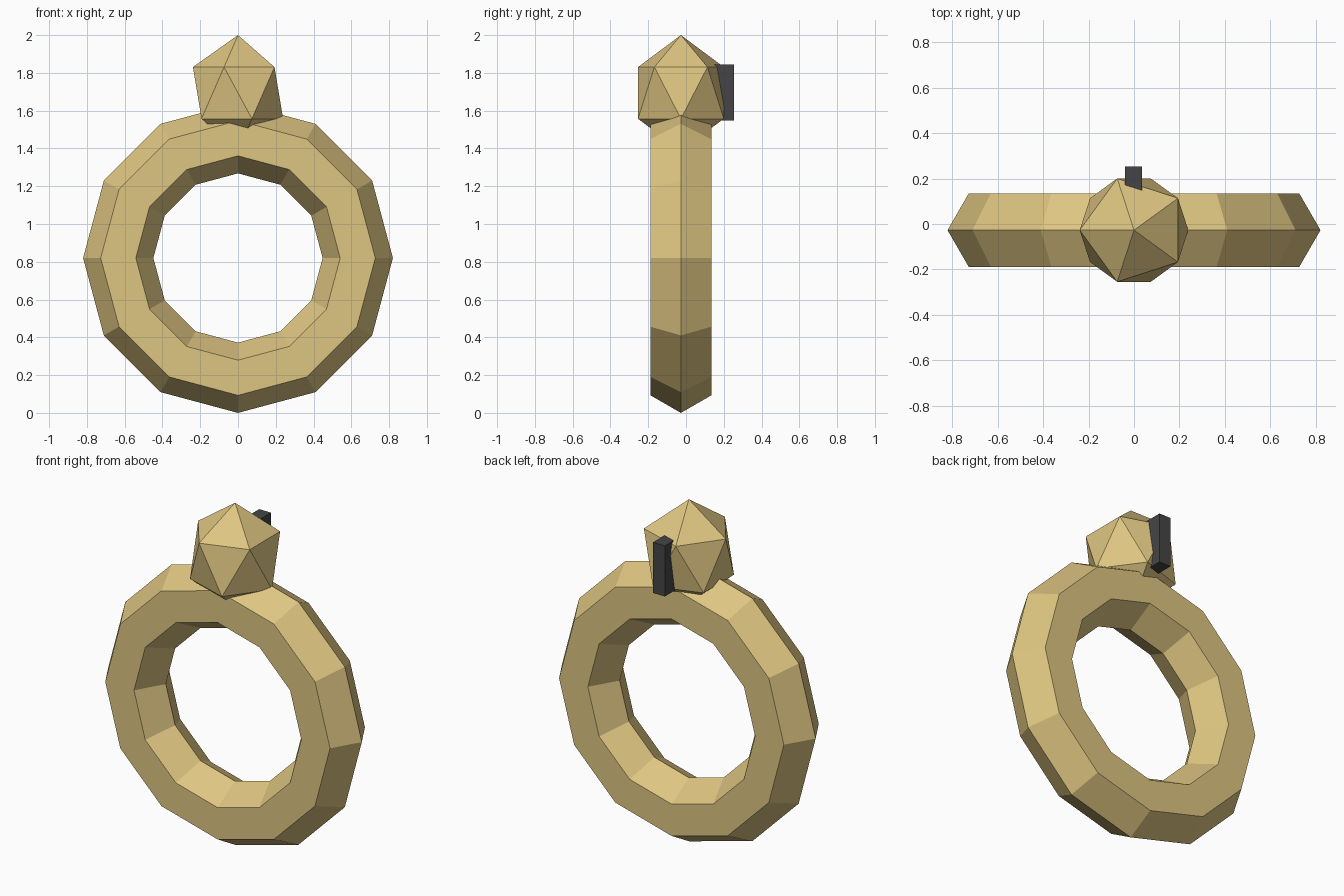
import bpy
from math import pi

cube = bpy.data.objects.get("Cube")
if cube:
    bpy.data.objects.remove(cube, do_unlink=True)


def make_material(name, rgb):
    mat = bpy.data.materials.new(name)
    mat.use_nodes = True
    color = (*rgb, 1)
    mat.diffuse_color = color
    mat.node_tree.nodes["Principled BSDF"].inputs["Base Color"].default_value = color
    return mat


def finish(name, mat, scale=(1, 1, 1)):
    """Name the newest object, set its scale and colour, keep flat faces."""
    obj = bpy.context.object
    obj.name = name
    obj.scale = scale
    obj.data.materials.append(mat)
    bpy.ops.object.transform_apply(location=False, rotation=True, scale=True)
    bpy.ops.object.shade_flat()
    return obj


gold = make_material("pale gold", (0.73, 0.56, 0.22))
charcoal = make_material("charcoal", (0.06, 0.06, 0.063))

CENTRE_Y = -0.027

# Upright band with a hexagonal section
bpy.ops.mesh.primitive_torus_add(
    major_segments=12, minor_segments=6, major_radius=0.634, minor_radius=0.186,
    location=(0, CENTRE_Y, 0.82), rotation=(pi / 2, 0, 0))
finish("ring_band", gold)

# Faceted stone, slightly stretched upward and sunk into the band
bpy.ops.mesh.primitive_ico_sphere_add(
    subdivisions=1, radius=1, location=(0, CENTRE_Y, 1.694), rotation=(0, 0, pi))
finish("stone", gold, (0.267, 0.267, 0.306))

# Small dark bar set into the back of the stone
bpy.ops.mesh.primitive_cube_add(size=1, location=(-0.002, 0.2, 1.697))
finish("back_bar", charcoal, (0.076, 0.106, 0.296))
